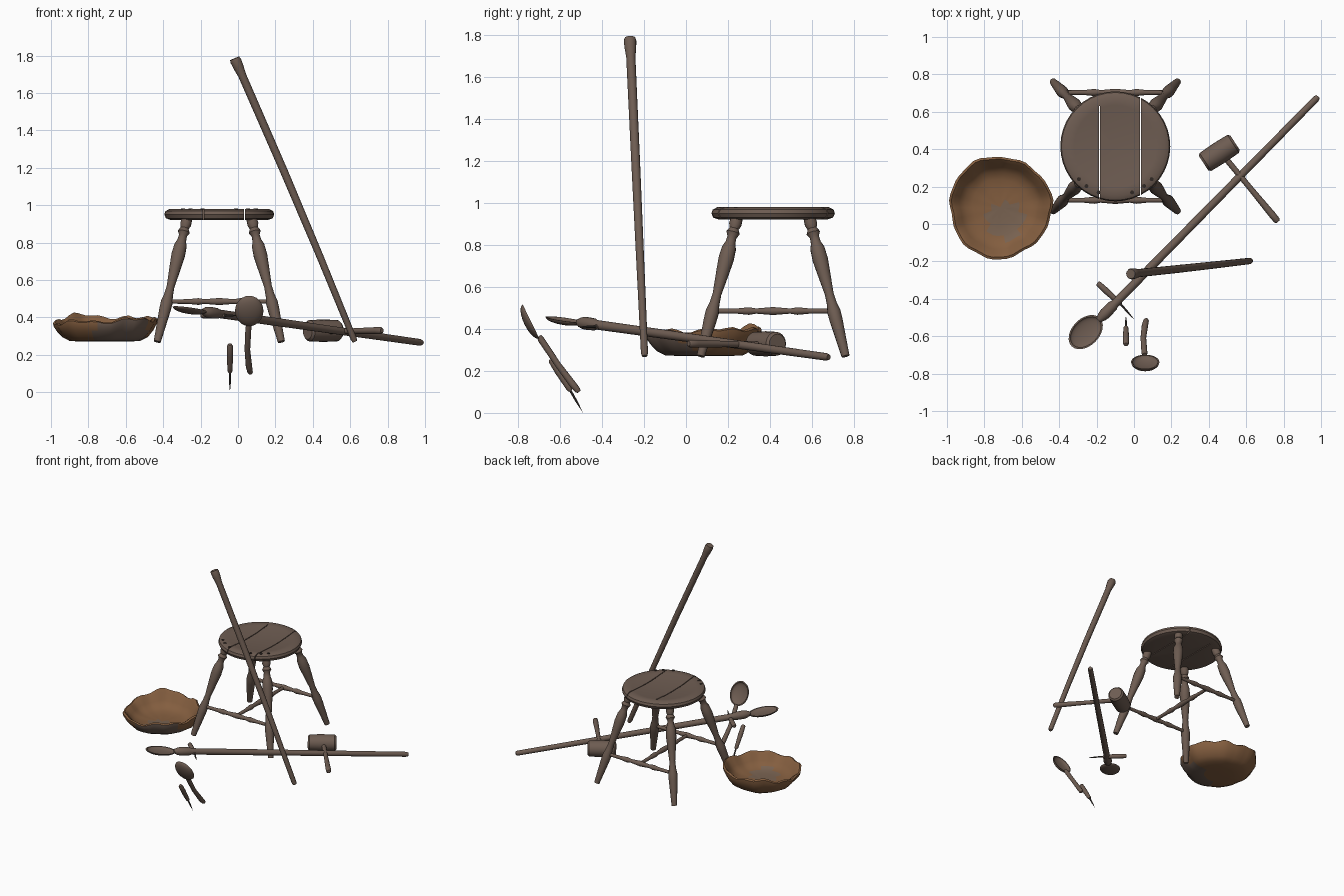
import bpy, bmesh, math
from mathutils import Vector, Matrix

if "Cube" in bpy.data.objects:
    bpy.data.objects.remove(bpy.data.objects["Cube"])


def material(name, rgb):
    m = bpy.data.materials.new(name)
    m.use_nodes = True
    m.diffuse_color = (*rgb, 1)
    bsdf = next(n for n in m.node_tree.nodes if n.type == 'BSDF_PRINCIPLED')
    bsdf.inputs["Base Color"].default_value = (*rgb, 1)
    bsdf.inputs["Roughness"].default_value = 0.8
    return m


WOOD = material("aged wood", (0.155, 0.108, 0.084))
BARK = material("orange brown bark", (0.23, 0.112, 0.05))
PALE = material("worn bark", (0.185, 0.12, 0.08))
DARK = material("dark knot", (0.03, 0.022, 0.018))
IRON = material("dark iron", (0.06, 0.05, 0.045))


def lathe(name, profile, matrix, mats=(WOOD,), sides=20, shape=None):
    """Spin (radius, height) pairs round z, reshape, then place by matrix."""
    bm = bmesh.new()
    rings = []
    for r, h in profile:
        n = sides if r > 0 else 1
        rings.append([bm.verts.new((r * math.cos(math.tau * i / sides),
                                    r * math.sin(math.tau * i / sides), h))
                      for i in range(n)])
    for a, b in zip(rings, rings[1:]):
        for i in range(sides):
            j = (i + 1) % sides
            loop = [a[i % len(a)], a[j % len(a)], b[j % len(b)], b[i % len(b)]]
            bm.faces.new(list(dict.fromkeys(loop)))
    for end in (rings[0], rings[-1]):
        if len(end) > 1:
            bm.faces.new(end)
    if shape:
        for v in bm.verts:
            v.co = shape(v.co)
    bm.transform(matrix)
    bmesh.ops.recalc_face_normals(bm, faces=bm.faces)
    mesh = bpy.data.meshes.new(name)
    bm.to_mesh(mesh)
    bm.free()
    for m in mats:
        mesh.materials.append(m)
    ob = bpy.data.objects.new(name, mesh)
    bpy.context.collection.objects.link(ob)
    bpy.ops.object.select_all(action='DESELECT')
    ob.select_set(True)
    bpy.context.view_layer.objects.active = ob
    bpy.ops.object.shade_smooth_by_angle(angle=math.radians(40))
    return ob


def turned(name, a, b, profile, mat=WOOD, sides=14, bow=(0, 0, 0)):
    """Round part from a to b; profile is (fraction, radius), bow bends the middle."""
    a, b = Vector(a), Vector(b)
    axis = b - a
    rot = axis.to_track_quat('Z', 'Y')
    bend = rot.inverted() @ Vector(bow)
    length = axis.length

    def shape(co):
        t = co.z / length
        return co + bend * 4 * t * (1 - t)
    return lathe(name, [(r, t * length) for t, r in profile],
                 Matrix.Translation(a) @ rot.to_matrix().to_4x4(), (mat,), sides, shape)


def spoon_bowl(name, centre, along, normal, length, width, depth):
    """Shallow hollow shell, open towards the normal."""
    y = Vector(along).normalized()
    z = Vector(normal)
    z = (z - y * z.dot(y)).normalized()
    x = y.cross(z)
    place = Matrix((x, y, z)).transposed().to_4x4()
    place.translation = Vector(centre)
    outer = [(math.sin(k * math.pi / 12), -math.cos(k * math.pi / 12)) for k in range(7)]
    inner = [(r * 0.9, h * 0.7) for r, h in reversed(outer)]
    return lathe(name, outer + inner, place, (WOOD,), 24,
                 lambda c: Vector((c.x * width, c.y * length, c.z * depth)))


# Stool seat: dished disc with two open plank seams
CX, CY = -0.10, 0.415
seat = lathe("stool_seat", [(0, 0.922), (0.262, 0.922), (0.285, 0.93), (0.294, 0.95),
                            (0.288, 0.968), (0.265, 0.98), (0.22, 0.975), (0.12, 0.965),
                            (0, 0.962)], Matrix.Translation((CX, CY, 0)), sides=40)
for x, back in ((-0.185, 0.63), (0.035, 0.68)):
    bpy.ops.mesh.primitive_cube_add(size=1, location=(x, back - 0.3, 0.95))
    cutter = bpy.context.object
    cutter.name = "seam_cutter"
    cutter.scale = (0.006, 0.6, 0.2)
    cutter.hide_render = True
    cut = seat.modifiers.new("seam", 'BOOLEAN')
    cut.operation = 'DIFFERENCE'
    cut.solver = 'EXACT'
    cut.object = cutter
    bpy.context.view_layer.objects.active = seat
    bpy.ops.object.modifier_apply(modifier=cut.name)
    bpy.data.objects.remove(cutter)

# Small knots along the front of the seat
for i, angle in enumerate((222, 234, 250, 290, 306, 318)):
    a = math.radians(angle)
    lathe("seat_knot_%d" % i, [(0.011, 0), (0.011, 0.004)],
          Matrix.Translation((CX + 0.262 * math.cos(a), CY + 0.262 * math.sin(a), 0.9775)),
          (DARK,), 8)

# Splayed turned legs
LEG = [(0, 0.028), (0.05, 0.03), (0.08, 0.022), (0.11, 0.033), (0.14, 0.022), (0.18, 0.024),
       (0.22, 0.034), (0.3, 0.037), (0.4, 0.031), (0.55, 0.021), (0.62, 0.024),
       (0.68, 0.032), (0.74, 0.031), (0.85, 0.026), (1, 0.019)]
for sx, side in ((-1, "right"), (1, "left")):
    for sy, end in ((-1, "front"), (1, "back")):
        turned("leg_%s_%s" % (end, side), (CX + sx * 0.172, CY + sy * 0.172, 0.93),
               (CX + sx * 0.332, CY + sy * 0.345, 0.27), LEG)

# Stretchers in an H
RAIL = [(0, 0.012), (0.2, 0.013), (0.3, 0.019), (0.36, 0.013), (0.5, 0.02),
        (0.64, 0.013), (0.7, 0.019), (0.8, 0.013), (1, 0.012)]
for sy, end in ((-1, "front"), (1, "back")):
    turned("stretcher_" + end, (CX - 0.28, CY + sy * 0.288, 0.485),
           (CX + 0.28, CY + sy * 0.288, 0.485), RAIL, sides=10)
turned("stretcher_middle", (CX, CY - 0.288, 0.485), (CX, CY + 0.288, 0.485), RAIL, sides=10)


# Rough bark bowl with a ragged rim
def ragged(c):
    a = math.atan2(c.y, c.x)
    rise = max(0, c.z / 0.11) ** 2
    wob = 1 + 0.025 * math.sin(3 * a + 1) + 0.015 * math.sin(7 * a) + 0.01 * math.sin(13 * a)
    peak = 0.05 * math.exp(-((a - 2.15) / 0.4) ** 2) + 0.02 * math.exp(-((a - 1.0) / 0.3) ** 2)
    lift = peak + 0.008 * math.sin(5 * a) + 0.007 * math.sin(11 * a + 2) + 0.012 * math.cos(a)
    return Vector((c.x * wob, c.y * wob, c.z + rise * lift))


bowl = lathe("bark_bowl", [(0, 0), (0.1, 0), (0.185, 0.004), (0.225, 0.025), (0.255, 0.06),
                           (0.272, 0.09), (0.274, 0.108), (0.262, 0.114), (0.244, 0.1),
                           (0.22, 0.065), (0.19, 0.04), (0.15, 0.027), (0.1, 0.022),
                           (0.05, 0.02), (0, 0.02)],
             Matrix.Translation((-0.715, 0.09, 0.27)), (BARK, WOOD, PALE), 48, ragged)
for f in bowl.data.polygons:
    away = f.center - Vector((-0.715, 0.09, f.center.z))
    outside = f.normal.dot(away) > 0 and f.normal.z < 0.3
    if outside and away.y < 0 and -0.05 < away.x < 0.23:
        f.material_index = 1
    elif f.normal.z > 0.8 and (f.center - Vector((-0.69, 0.02, f.center.z))).length < 0.1:
        f.material_index = 2

# Leaning walking stick
turned("walking_stick", (-0.018, -0.267, 1.785), (0.625, -0.197, 0.27),
       [(0, 0.026), (0.008, 0.03), (0.03, 0.028), (0.06, 0.022), (0.4, 0.021),
        (0.7, 0.019), (0.99, 0.017), (1, 0.012)], bow=(0.008, 0, 0))

# Long stirring paddle
turned("paddle_handle", (-0.19, -0.515, 0.432), (0.984, 0.68, 0.265),
       [(0, 0.014), (0.015, 0.026), (0.03, 0.031), (0.065, 0.029), (0.075, 0.023),
        (0.5, 0.021), (0.99, 0.018), (1, 0.013)])
spoon_bowl("paddle_blade", (-0.258, -0.578, 0.445), (-0.7, -0.7, 0.14), (0, 0, 1),
           0.108, 0.073, 0.026)

# Mallet
turned("mallet_head", (0.372, 0.325, 0.329), (0.54, 0.435, 0.329),
       [(0, 0.046), (0.06, 0.057), (0.5, 0.06), (0.94, 0.057), (1, 0.046)], sides=20)
turned("mallet_handle", (0.47, 0.375, 0.325), (0.77, 0.012, 0.33),
       [(0, 0.016), (0.5, 0.015), (0.9, 0.019), (0.98, 0.018), (1, 0.012)])

# Serving ladle
spoon_bowl("ladle_bowl", (0.06, -0.738, 0.435), (0, -0.44, 0.9), (0, 0.9, 0.44),
           0.09, 0.076, 0.034)
turned("ladle_handle", (0.058, -0.7, 0.365), (0.066, -0.51, 0.1),
       [(0, 0.012), (0.06, 0.016), (0.5, 0.015), (0.85, 0.017), (0.97, 0.015), (1, 0.009)],
       bow=(-0.012, -0.004, -0.004))

# Two awls: wooden grip and iron spike
GRIP = [(0, 0.01), (0.05, 0.015), (0.4, 0.017), (0.8, 0.014), (0.95, 0.013), (1, 0.009)]
SPIKE = [(0, 0.006), (0.5, 0.005), (1, 0)]
for name, top, neck, tip in (
        ("front_awl", (-0.043, -0.645, 0.256), (-0.043, -0.55, 0.105), (-0.043, -0.49, 0)),
        ("back_awl", (-0.195, -0.315, 0.41), (-0.07, -0.43, 0.41), (0.005, -0.515, 0.41))):
    turned(name + "_grip", top, neck, GRIP, sides=12)
    turned(name + "_spike", neck, tip, SPIKE, IRON, 8)
